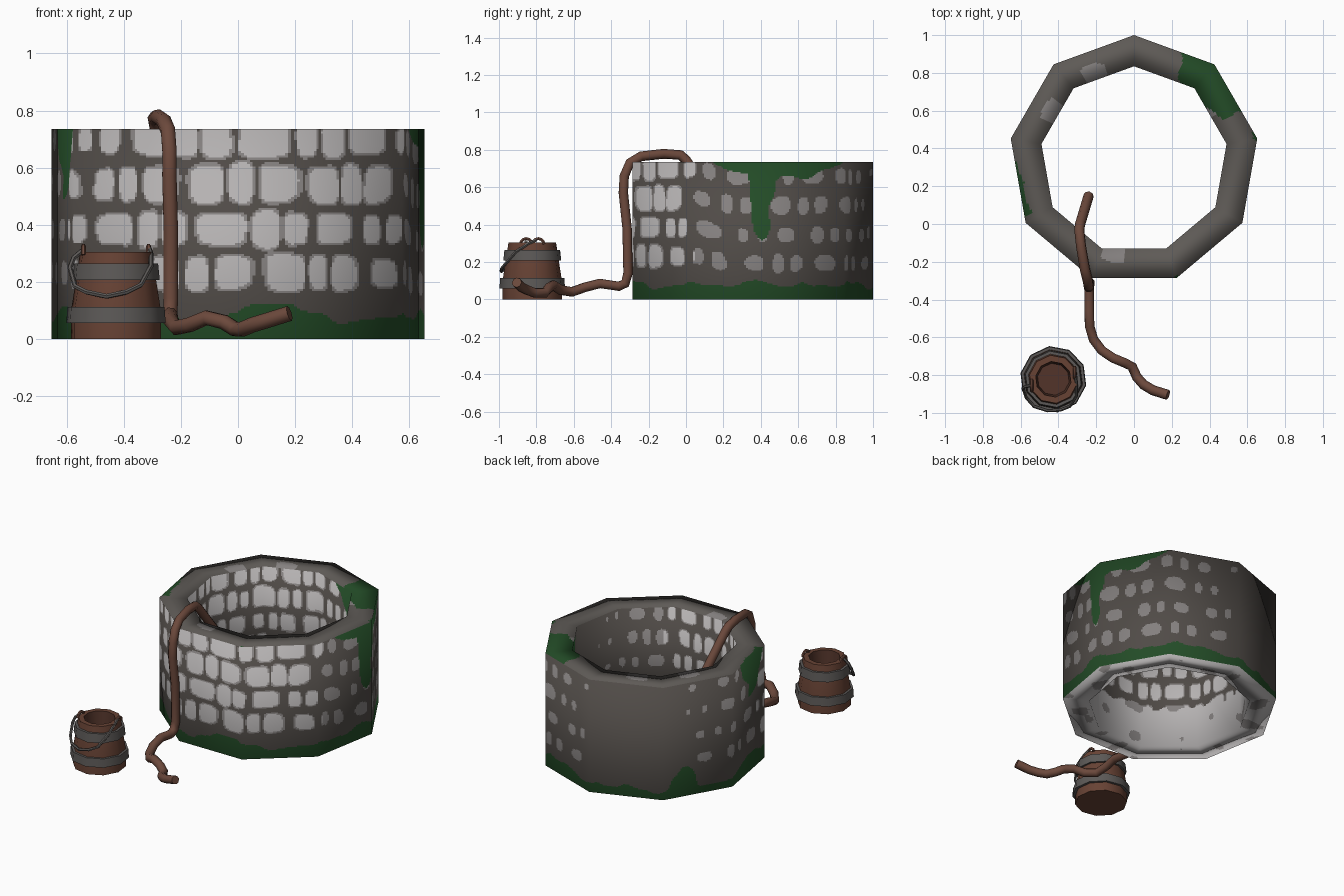
import bpy, bmesh, math
from mathutils import Vector, noise

if "Cube" in bpy.data.objects:
    bpy.data.objects.remove(bpy.data.objects["Cube"])


def material(name, *rgb):
    m = bpy.data.materials.new(name)
    m.diffuse_color = [((c / 255 + .055) / 1.055) ** 2.4 for c in rgb] + [1]
    m.use_nodes = True
    m.node_tree.nodes["Principled BSDF"].inputs["Base Color"].default_value = m.diffuse_color
    return m


mortar = material("dark mortar", 80, 75, 71)
rim_stone = material("rim stone", 94, 90, 86)
mid_stone = material("grey stone", 132, 128, 127)
light_stone = material("light stone", 181, 178, 178)
moss = material("green moss", 35, 76, 39)
rope_mat = material("brown rope", 108, 73, 60)
wood = material("bucket wood", 103, 66, 52)
dark_wood = material("dark bucket wood", 82, 52, 42)
iron = material("bucket iron", 92, 89, 87)


def new_object(name, verts, faces, mats):
    me = bpy.data.meshes.new(name)
    me.from_pydata(verts, [], faces)
    for m in mats:
        me.materials.append(m)
    ob = bpy.data.objects.new(name, me)
    bpy.context.collection.objects.link(ob)
    return ob


def select(ob):
    bpy.ops.object.select_all(action='DESELECT')
    ob.select_set(True)
    bpy.context.view_layer.objects.active = ob


# ---- well: nine-sided ring, finely gridded so stones and moss can be coloured by rule
CY, SIDES, SUB, TOP = 0.3375, 9, 44, 0.735
# profile corners: radius, height, normal (radial, up), steps to the next corner
CORNERS = [(.6625, 0, (1, -.2), 96), (.6625, TOP, (.7, .7), 14), (.4975, TOP, (-.7, .7), 90),
           (.4975, 0, (-.8, -.6), 10)]
ROWS = [0, .155, .31, .46, .625, .77]


def table(points, a):
    """piecewise linear lookup"""
    for (a0, v0), (a1, v1) in zip(points, points[1:]):
        if a0 <= a <= a1:
            return v0 + (v1 - v0) * (a - a0) / (a1 - a0)
    return points[-1][1]


def bump(a, centre, width):
    d = abs((a - centre + 180) % 360 - 180) / width
    return max(0, 1 - d * d)


OUT_SIZE = [(0, 1), (35, .98), (55, .85), (66, .62), (140, .6), (172, .48), (184, 0), (225, 0),
            (245, .42), (285, .62), (315, .9), (360, 1)]
IN_SIZE = [(0, .8), (45, .58), (85, .1), (105, .1), (130, .65), (180, .9), (300, .9), (360, .8)]


def stone(a, z, size, n):
    """0 mortar, 1 grey edge, 2 light face"""
    row = max(i for i in range(5) if z >= ROWS[i])
    if row == 0:
        return 0
    v = 2 * (z - ROWS[row]) / (ROWS[row + 1] - ROWS[row]) - 1
    c = a / 360 * 28 + row * .47 + .22 * math.sin(a / 360 * 2 * math.pi * 9 + row * 2.1)
    rnd = noise.noise(Vector((math.floor(c) * 3.37 + .5, row * 5.3 + .3, 1.7)))
    u = 2 * (c - math.floor(c)) - 1
    e = 3.6 if size > .7 else 2.6                   # small stones are rounder
    d = (abs(u) ** e + abs(v) ** e) ** (1 / e) + .16 * n
    s = size * (.94 + .22 * rnd)
    if size > .66 and d < .83 * s:
        return 2
    return 1 if d < .96 * s and size > .15 else 0


def paint(part, a, p):
    n = noise.noise(p * 9)
    z = p.z
    if part == 0:                                   # outer wall
        base = .06 + .035 * n + .055 * bump(a, 12, 22) + .03 * bump(a, 110, 80) \
            + .13 * bump(a, 232, 9) + .04 * bump(a, 290, 25)
        crown = .1 * bump(a, 106, 34) + .28 * bump(a, 96, 7) + .2 * bump(a, 284, 14)
        if z < base or (crown > 0 and z > TOP - crown * (1 + .5 * n)):
            return 3
        return stone(a, z + .04 * min(1, 2 * bump(a, 125, 60)), table(OUT_SIZE, a), n)
    if part == 1:                                   # rim
        r = math.hypot(p.x, p.y - CY)
        if bump(a, 135, 27) > .2 + .4 * n + (.64 - r) * 3.5 or \
                (bump(a, 284, 16) > .3 and r > .61 + .03 * n):
            return 3
        if r < .55 + .03 * n and bump(a, 204, 8) + bump(a, 239, 8) + bump(a, 348, 8) + bump(a, 126, 8) > .3:
            return 1
        return 4
    if part == 2 and z > .26 + .05 * n:             # inner wall
        if z > TOP - .14 * bump(a, 137, 22) * (1 + n):
            return 3
        return stone(a, z, table(IN_SIZE, a), n)
    return 2 if n < .36 - .5 * max(0, z - .15) else 1   # pale foot inside


profile = []
for i, (r, z, nrm, steps) in enumerate(CORNERS):
    r2, z2, nrm2, _ = CORNERS[(i + 1) % len(CORNERS)]
    for k in range(steps):
        t = k / steps
        profile.append((i, r + (r2 - r) * t, z + (z2 - z) * t,
                        nrm[0] + (nrm2[0] - nrm[0]) * t, nrm[1] + (nrm2[1] - nrm[1]) * t))

ring = []
corner = lambda k: Vector((math.sin(math.radians(20 + 40 * k)), -math.cos(math.radians(20 + 40 * k)), 0))
for k in range(SIDES):
    for j in range(SUB):
        ring.append(corner(k).lerp(corner(k + 1), j / SUB))
nc, nr = len(ring), len(profile)
verts, normals, faces, colours = [], [], [], []
for part, r, z, n_out, n_up in profile:
    for q in ring:
        verts.append(Vector((q.x * r, q.y * r + CY, z)))
        normals.append((q.normalized() * n_out + Vector((0, 0, n_up))).normalized())
for j in range(nr):
    j2 = (j + 1) % nr
    for i in range(nc):
        i2 = (i + 1) % nc
        f = (j * nc + i, j * nc + i2, j2 * nc + i2, j2 * nc + i)
        faces.append(f)
        mid = (verts[f[0]] + verts[f[2]]) / 2
        colours.append(paint(profile[j][0], (20 + 360 * (i + .5) / nc) % 360, mid))
well = new_object("stone_well", verts, faces, [mortar, mid_stone, light_stone, moss, rim_stone])
well.data.polygons.foreach_set("material_index", colours)
well.data.polygons.foreach_set("use_smooth", [True] * len(faces))
well.data.normals_split_custom_set_from_vertices(normals)


# ---- tubes: rope and bucket handle
def tube(name, points, radius, mat, res=2):
    cu = bpy.data.curves.new(name, 'CURVE')
    cu.dimensions = '3D'
    cu.bevel_depth, cu.bevel_resolution, cu.use_fill_caps = radius, res, True
    sp = cu.splines.new('POLY')
    sp.points.add(len(points) - 1)
    for p, co in zip(sp.points, points):
        p.co = (*co, 1)
    cu.materials.append(mat)
    ob = bpy.data.objects.new(name, cu)
    bpy.context.collection.objects.link(ob)
    select(ob)
    bpy.ops.object.convert(target='MESH')
    bpy.ops.object.shade_smooth_by_angle(angle=math.radians(50))


tube("rope", [(-.24, .15, .52), (-.285, .0, .745), (-.29, -.03, .772), (-.28, -.12, .778),
              (-.26, -.24, .765), (-.245, -.3, .73), (-.24, -.33, .66), (-.24, -.335, .57),
              (-.235, -.315, .38), (-.235, -.31, .14), (-.237, -.325, .085), (-.237, -.36, .07),
              (-.237, -.46, .085), (-.235, -.54, .065), (-.215, -.61, .04), (-.17, -.67, .05),
              (-.11, -.71, .075), (-.05, -.735, .06), (-.01, -.755, .035), (.015, -.81, .035),
              (.05, -.85, .05), (.1, -.88, .065), (.18, -.905, .09)], .027, rope_mat)

# ---- bucket
BX, BY, N = -.427, -.822, 10


def lathe(name, prof, mats, closed):
    v = [(BX + r * math.sin(2 * math.pi * (i + .2) / N), BY - r * math.cos(2 * math.pi * (i + .2) / N), z)
         for r, z in prof for i in range(N)]
    m = len(prof)
    f = [(j * N + i, j * N + (i + 1) % N, (j + 1) % m * N + (i + 1) % N, (j + 1) % m * N + i)
         for j in range(m if closed else m - 1) for i in range(N)]
    if not closed:                                  # cap underside and floor
        f += [tuple(reversed(range(N))), tuple(range((m - 1) * N, m * N))]
    ob = new_object(name, v, f, mats)
    select(ob)
    bpy.ops.object.shade_smooth_by_angle(angle=math.radians(40))
    return ob


body = lathe("bucket_body", [(.16, 0), (.16, .1), (.144, .2), (.128, .305), (.095, .305), (.085, .2)],
             [wood, dark_wood], False)
for i in [-1] + list(range(4 * N, 5 * N)):          # darker inside
    body.data.polygons[i].material_index = 1
lathe("lower_hoop", [(.155, .057), (.177, .057), (.173, .113), (.15, .113)], [iron], True)
lathe("upper_hoop", [(.138, .207), (.156, .207), (.15, .265), (.128, .265)], [iron], True)

# ears and hanging handle
for side in (-1, 1):
    tube("handle_ear", [(BX + side * .114, BY + side * .033 + .03 * math.cos(t * math.pi / 6),
                         .295 + .03 * math.sin(t * math.pi / 6)) for t in range(7)], .009, rope_mat, 1)
tube("bucket_handle", [(-.545, -.855, .31), (-.575, -.86, .285), (-.588, -.87, .25), (-.57, -.92, .185),
                       (-.53, -.965, .165), (-.46, -.988, .15), (-.39, -.985, .165), (-.34, -.965, .19),
                       (-.305, -.91, .255), (-.305, -.84, .3), (-.311, -.8, .318)], .009, iron, 1)
